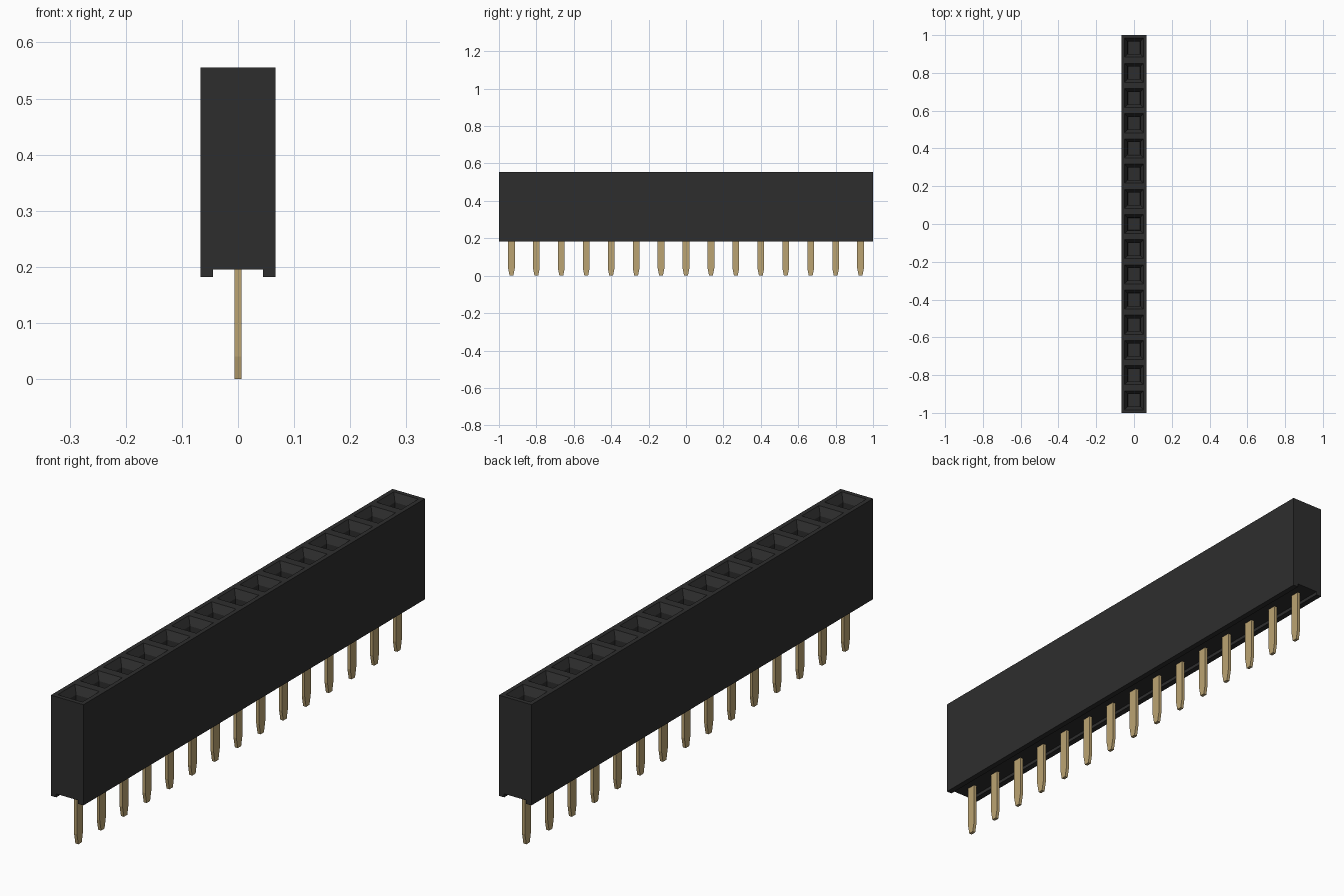
import bpy
import bmesh

cube = bpy.data.objects.get("Cube")
if cube:
    bpy.data.objects.remove(cube, do_unlink=True)

COUNT = 15
PITCH = 2 / COUNT
HALF = PITCH / 2
BASE, ROOF, TOP = 0.182, 0.195, 0.555


def make_material(name, colour):
    mat = bpy.data.materials.new(name)
    mat.use_nodes = True
    mat.diffuse_color = colour
    mat.node_tree.nodes["Principled BSDF"].inputs["Base Color"].default_value = colour
    return mat


def finish(bm, name, mat):
    bmesh.ops.recalc_face_normals(bm, faces=bm.faces)
    mesh = bpy.data.meshes.new(name)
    bm.to_mesh(mesh)
    bm.free()
    mesh.materials.append(mat)
    obj = bpy.data.objects.new(name, mesh)
    bpy.context.collection.objects.link(obj)
    return obj


def extrude_profile(bm, points, offset):
    face = bm.faces.new([bm.verts.new(p) for p in points])
    out = bmesh.ops.extrude_face_region(bm, geom=[face])
    verts = [g for g in out["geom"] if isinstance(g, bmesh.types.BMVert)]
    bmesh.ops.translate(bm, verts=verts, vec=offset)


black = make_material("black plastic", (0.027, 0.027, 0.027, 1))
gold = make_material("gold contact", (0.50, 0.37, 0.17, 1))

# Housing: grooved profile drawn out along the row
bm = bmesh.new()
profile = [(-HALF, BASE), (-0.045, BASE), (-0.045, ROOF), (0.045, ROOF),
           (0.045, BASE), (HALF, BASE), (HALF, TOP), (-HALF, TOP)]
extrude_profile(bm, [(x, -1, z) for x, z in profile], (0, 2, 0))
for i in range(1, COUNT):
    bmesh.ops.bisect_plane(bm, geom=bm.verts[:] + bm.edges[:] + bm.faces[:],
                           plane_co=(0, -1 + i * PITCH, 0), plane_no=(0, 1, 0))
bmesh.ops.recalc_face_normals(bm, faces=bm.faces)

# Sockets: rim, funnel and deep square hole in every cell
cells = [f for f in bm.faces if f.calc_center_median().z > TOP - 0.001]
bmesh.ops.inset_individual(bm, faces=cells, thickness=0.023)
bmesh.ops.inset_individual(bm, faces=cells, thickness=0.024, depth=-0.028)
bmesh.ops.inset_individual(bm, faces=cells, thickness=0.0005, depth=-0.22)
finish(bm, "socket_housing", black)

# Pins: flat blades with tapered tips
blade = [(-0.010, 0), (0.010, 0), (0.018, 0.04), (0.018, 0.21),
         (-0.018, 0.21), (-0.018, 0.04)]
for i in range(COUNT):
    y = -1 + (i + 0.5) * PITCH
    bm = bmesh.new()
    extrude_profile(bm, [(-0.006, y + w, z) for w, z in blade], (0.012, 0, 0))
    finish(bm, f"pin_{i + 1}", gold)
